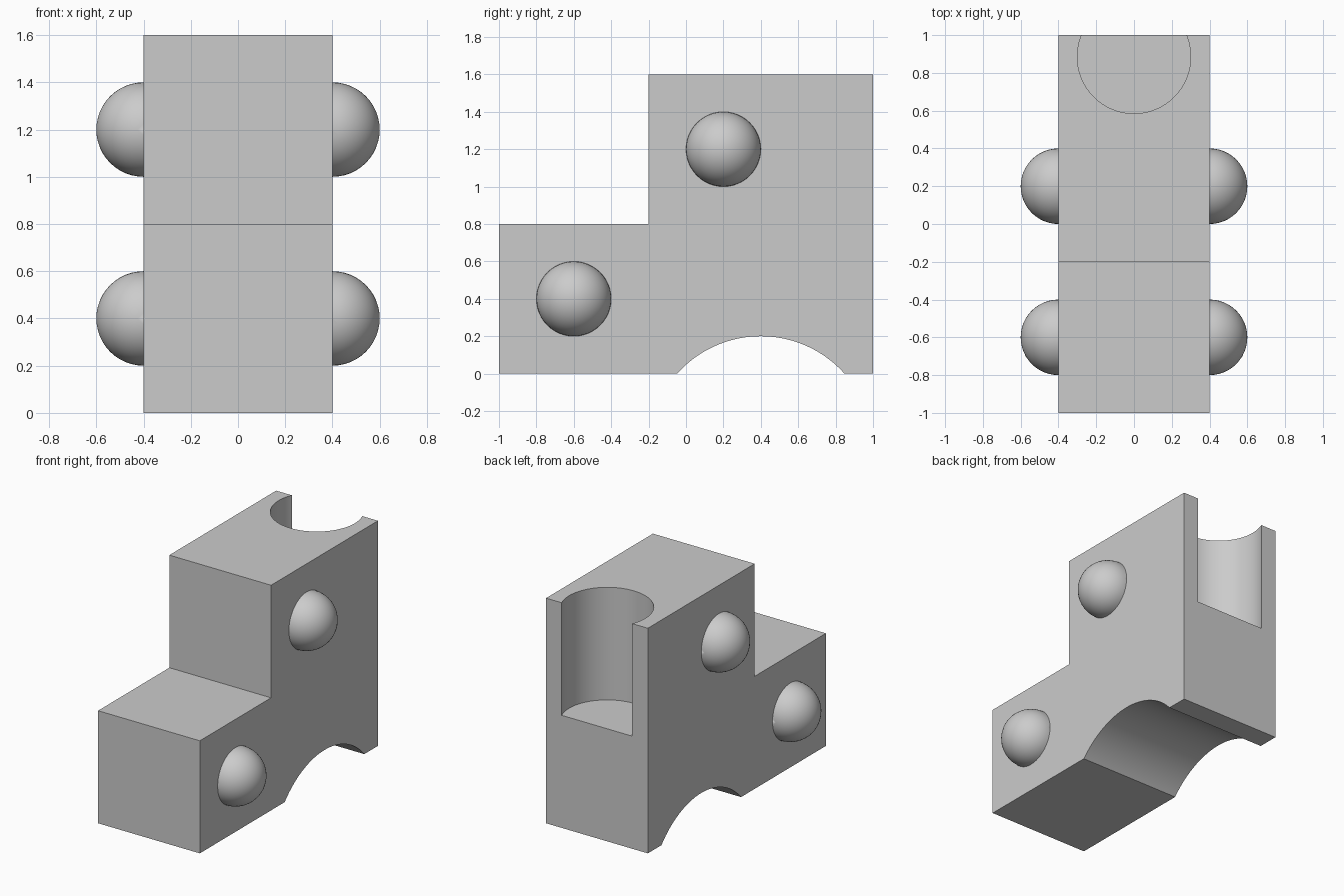
import bpy, bmesh, math
from mathutils import Matrix

cube = bpy.data.objects.get("Cube")
if cube:
    bpy.data.objects.remove(cube, do_unlink=True)

grey = bpy.data.materials.new("light_grey")
grey.use_nodes = True
grey.diffuse_color = (0.6, 0.6, 0.6, 1)
for node in grey.node_tree.nodes:
    if node.type == 'BSDF_PRINCIPLED':
        node.inputs["Base Color"].default_value = (0.6, 0.6, 0.6, 1)


def make_object(name, bm):
    bmesh.ops.recalc_face_normals(bm, faces=bm.faces)
    mesh = bpy.data.meshes.new(name)
    bm.to_mesh(mesh)
    bm.free()
    mesh.materials.append(grey)
    obj = bpy.data.objects.new(name, mesh)
    bpy.context.collection.objects.link(obj)
    return obj


def activate(obj):
    bpy.ops.object.select_all(action='DESELECT')
    obj.select_set(True)
    bpy.context.view_layer.objects.active = obj


# Stepped body: side profile with an arch under it, extruded across x
HALF_WIDTH = 0.4
ARCH_Y, ARCH_Z, ARCH_R = 0.4, -0.4, 0.6
STEPS = 48
spread = math.acos(-ARCH_Z / ARCH_R)
profile = [(1, 0), (1, 1.6), (-0.2, 1.6), (-0.2, 0.8), (-1, 0.8), (-1, 0)]
for i in range(STEPS + 1):
    a = spread * (2 * i / STEPS - 1)
    profile.append((ARCH_Y + ARCH_R * math.sin(a), ARCH_Z + ARCH_R * math.cos(a)))

bm = bmesh.new()
side = bm.faces.new([bm.verts.new((-HALF_WIDTH, y, z)) for y, z in profile])
extruded = bmesh.ops.extrude_face_region(bm, geom=[side])["geom"]
bmesh.ops.translate(bm, vec=(2 * HALF_WIDTH, 0, 0),
                    verts=[v for v in extruded if isinstance(v, bmesh.types.BMVert)])
body = make_object("stepped_body", bm)

# Round pocket cut down into the top, open through the back
bm = bmesh.new()
bmesh.ops.create_cone(bm, cap_ends=True, segments=96, radius1=0.3, radius2=0.3,
                      depth=1, matrix=Matrix.Translation((0, 0.885, 1.3)))
cutter = make_object("pocket_cutter", bm)
cutter.hide_render = True
cut = body.modifiers.new("pocket", 'BOOLEAN')
cut.operation = 'DIFFERENCE'
cut.solver = 'EXACT'
cut.object = cutter
activate(body)
bpy.ops.object.modifier_apply(modifier=cut.name)
bpy.data.objects.remove(cutter, do_unlink=True)
bpy.ops.object.shade_smooth_by_angle(angle=math.radians(30))

# Half-round knobs on both sides
for level, y, z in (("lower", -0.6, 0.4), ("upper", 0.2, 1.2)):
    for hand, sign in (("left", 1), ("right", -1)):
        bm = bmesh.new()
        bmesh.ops.create_uvsphere(bm, u_segments=48, v_segments=24, radius=0.2,
                                  matrix=Matrix.Rotation(math.pi / 2, 4, 'Y'))
        bmesh.ops.bisect_plane(bm, geom=bm.verts[:] + bm.edges[:] + bm.faces[:],
                               plane_co=(0, 0, 0), plane_no=(sign, 0, 0),
                               clear_inner=True)
        outward = [f for f in bm.faces]
        knob = make_object(f"{level}_{hand}_knob", bm)
        knob.location = (sign * HALF_WIDTH, y, z)
        activate(knob)
        bpy.ops.object.shade_smooth()
